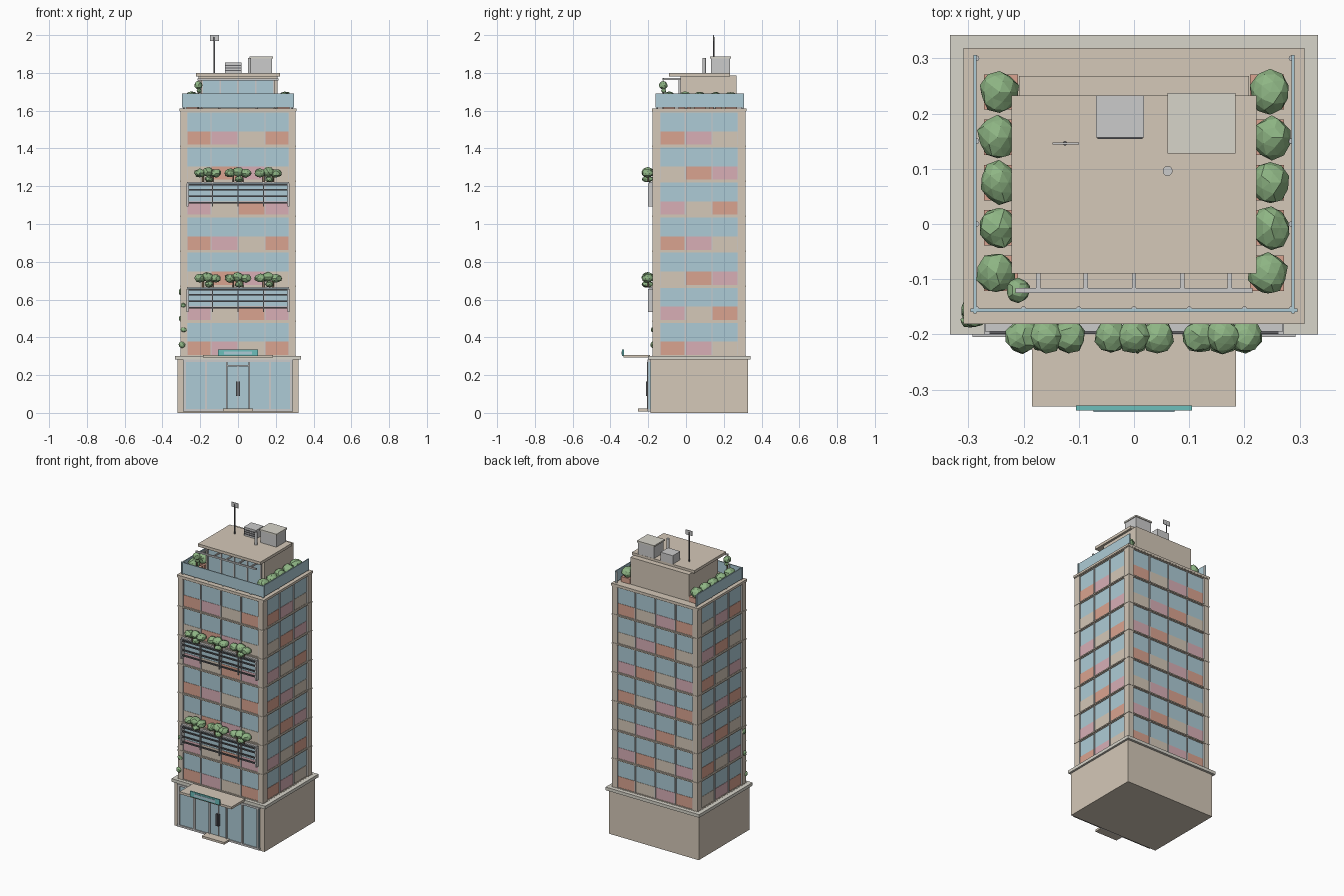
import bpy, bmesh, random
from mathutils import Vector, Matrix

if "Cube" in bpy.data.objects:
    bpy.data.objects.remove(bpy.data.objects["Cube"])

random.seed(4)


def mat(name, r, g, b):
    m = bpy.data.materials.new(name)
    m.diffuse_color = (r, g, b, 1)
    m.use_nodes = True
    m.node_tree.nodes["Principled BSDF"].inputs["Base Color"].default_value = m.diffuse_color
    return m


BEIGE = mat("beige", .66, .58, .48)
PALE = mat("pale_stone", .68, .66, .59)
GLASS = mat("glass", .42, .60, .67)
SALMON = mat("salmon", .70, .37, .28)
PINK = mat("pink", .69, .43, .47)
GREEN = mat("leaf", .27, .46, .23)
TEAL = mat("teal", .15, .52, .50)
DARK = mat("dark_metal", .12, .12, .13)
BROWN = mat("bark", .25, .16, .10)


def finish(name, bm, m):
    me = bpy.data.meshes.new(name)
    bm.to_mesh(me)
    bm.free()
    ob = bpy.data.objects.new(name, me)
    bpy.context.collection.objects.link(ob)
    if m:
        me.materials.append(m)
    return ob


def boxes(name, items, m=None):
    """One object from boxes given as (x0, x1, y0, y1, z0, z1)."""
    bm = bmesh.new()
    for x0, x1, y0, y1, z0, z1 in items:
        mx = Matrix.Translation(((x0 + x1) / 2, (y0 + y1) / 2, (z0 + z1) / 2))
        bmesh.ops.create_cube(bm, size=1, matrix=mx @ Matrix.Diagonal((abs(x1 - x0), abs(y1 - y0), z1 - z0, 1)))
    return finish(name, bm, m)


def rods(name, items, m=None):
    """One object from upright cylinders given as (x, y, z0, z1, radius)."""
    bm = bmesh.new()
    for x, y, z0, z1, r in items:
        bmesh.ops.create_cone(bm, cap_ends=True, segments=12, radius1=r, radius2=r, depth=z1 - z0,
                              matrix=Matrix.Translation((x, y, (z0 + z1) / 2)))
    return finish(name, bm, m)


def foliage(name, items):
    """Faceted, jittered leaf clumps given as (x, y, z, rx, ry, rz)."""
    bm = bmesh.new()
    for x, y, z, rx, ry, rz in items:
        vs = bmesh.ops.create_icosphere(bm, subdivisions=2, radius=1)["verts"]
        for v in vs:
            v.co *= random.uniform(.88, 1.08)
            v.co = Vector((x + v.co.x * rx, y + v.co.y * ry, z + v.co.z * rz))
    return finish(name, bm, GREEN)


# ground floor and cornice
boxes("base", [(-.32, .32, -.188, .327, 0, .282)], BEIGE)
boxes("base_cornice", [(-.333, .333, -.2, .342, .282, .302)], PALE)
boxes("shopfront_glass", [(-.288, .288, -.198, -.187, .02, .275)], GLASS)
boxes("shopfront_frame", [(x - .006, x + .006, -.205, -.187, .015, .272) for x in (-.28, -.17, .17, .28)]
      + [(-.292, .292, -.205, -.187, .27, .282), (-.292, .292, -.204, -.187, .008, .02)])
boxes("door_frame", [(x - .004, x + .004, -.206, -.187, .02, .27) for x in (-.06, .06)]
      + [(-.06, .06, -.206, -.187, .245, .253), (-.002, .002, -.2, -.187, .02, .245)])
boxes("door_handles", [(x - .004, x + .004, -.213, -.198, .09, .165) for x in (-.006, .006)], DARK)
boxes("door_step", [(-.08, .08, -.254, -.187, .008, .022)], BEIGE)

# entrance canopy with blank fascia board
boxes("canopy", [(-.185, .185, -.33, -.19, .292, .307)], BEIGE)
boxes("canopy_board", [(-.105, .105, -.338, -.329, .3, .335)], TEAL)
boxes("canopy_board_panel", [(-.073, .073, -.3405, -.337, .308, .326)], GLASS)

# tower: core, corner pillars, floor bands
X, Y0, Y1 = .304, -.178, .316
Z0, PITCH, FLOORS = .307, .1855, 7
boxes("tower_core", [(-X + .012, X - .012, Y0 + .012, Y1 - .012, .3, 1.605)], BEIGE)
boxes("corner_pillars", [(sx * X, sx * (X - .034), a, b, .3, 1.61)
                         for sx in (-1, 1) for a, b in ((Y0, Y0 + .04), (Y1 - .04, Y1))], BEIGE)
bands = []
for i in range(FLOORS + 1):
    z = Z0 + i * PITCH - .0155
    bands.append((-X - .002, X + .002, Y0 - .002, Y1 + .002, z + .004, z + .0115))
    bands.append((-X + .004, X - .004, Y0 + .004, Y1 - .004, z, z + .0155))
boxes("floor_bands", bands, BEIGE)
boxes("roof_parapet", [(-X - .005, X + .005, Y0 - .003, Y1 + .003, 1.598, 1.612)], BEIGE)


# windows: blue pane above, coloured spandrel below, grey mullions
def side_box(side, u0, u1, depth, z0, z1):
    d = .014
    if side == "front":
        return (u0, u1, Y0 + depth, Y0 + d, z0, z1)
    if side == "back":
        return (u0, u1, Y1 - depth, Y1 - d, z0, z1)
    if side == "right":
        return (X - depth, X - d, u0, u1, z0, z1)
    return (-X + depth, -X + d, u0, u1, z0, z1)


panes, mullions, spandrels = [], [], [[], [], []]
for side in ("front", "back", "left", "right"):
    cuts = [-.27, -.143, 0, .143, .27] if side in ("front", "back") else [-.138, -.004, .138, .276]
    for f in range(FLOORS):
        z = Z0 + f * PITCH
        for c in range(len(cuts) - 1):
            panes.append(side_box(side, cuts[c], cuts[c + 1], .008, z + .07, z + .17))
            spandrels[(f + c) % 3].append(side_box(side, cuts[c], cuts[c + 1], .006, z, z + .07))
        for u in cuts:
            mullions.append(side_box(side, u - .0035, u + .0035, .001, z, z + .17))
boxes("window_panes", panes, GLASS)
for n, part, m in zip(("salmon", "pink", "beige"), spandrels, (SALMON, PINK, BEIGE)):
    boxes(n + "_spandrels", part, m)
boxes("window_mullions", mullions)

# two slatted balconies with planting above
for n, zb in (("lower", .535), ("upper", .535 + 3 * PITCH)):
    slats = [(-.27, .27, -.199, -.192, zb + h, zb + h + .008) for h in (.018, .052, .086, .112)]
    boxes(n + "_balcony_slats", slats, DARK)
    boxes(n + "_balcony_ends", [(s * .272, s * .262, -.2, -.17, zb, zb + .122) for s in (-1, 1)])
    boxes(n + "_balcony_posts", [(x - .003, x + .003, -.195, -.188, zb, zb + .122) for x in (-.135, 0, .135)])
    boxes(n + "_planter_ledge", [(-.27, .27, -.195, -.172, zb + .124, zb + .132)])
    bushes = []
    for cx in (-.16, 0, .16):
        for dx, dz, r in ((-.042, .178, .03), (0, .184, .032), (.042, .177, .03), (.006, .146, .022)):
            bushes.append((cx + dx, -.203, zb + dz, r, .031, r * .78))
    foliage(n + "_balcony_bushes", bushes)
    rods(n + "_bush_stems", [(cx + d, -.2, zb + .13, zb + .17, .005) for cx in (-.16, 0, .16)
                             for d in (-.025, .025)], BROWN)

# climbing plant on the front left corner
foliage("corner_ivy", [(-.297, -.176, .36, .018, .012, .018), (-.288, -.178, .44, .018, .008, .012),
                       (-.303, -.16, .5, .01, .016, .016), (-.29, -.178, .57, .014, .008, .012),
                       (-.303, -.155, .64, .01, .016, .018)])

# terrace: glass railing on three sides
boxes("terrace_railing", [(-.296, .296, -.159, -.153, 1.618, 1.69)]
      + [(s * .291, s * .285, -.162, .306, 1.618, 1.69) for s in (-1, 1)], GLASS)
rods("railing_posts", [(x, -.154, 1.605, 1.69, .005) for x in (-.285, -.2, -.1, 0, .1, .2, .285)]
     + [(s * .285, y, 1.605, 1.685, .005) for s in (-1, 1) for y in (0, .15, .3)])

# terrace planters and shrubs
pots, shrubs = [], []
for s in (-1, 1):
    for i in range(5):
        y = .239 - i * .082
        pots.append((s * .272, s * .21, y - .032, y + .032, 1.605, 1.645))
        shrubs.append((s * .246 + random.uniform(-.004, .004), y, 1.668, .036, .039, .032))
boxes("terrace_planters", pots, SALMON)
foliage("terrace_shrubs", shrubs)

# penthouse
boxes("penthouse", [(-.208, .208, -.03, .268, 1.605, 1.785)], BEIGE)
boxes("penthouse_roof", [(-.222, .222, -.09, .233, 1.782, 1.8)], BEIGE)
boxes("penthouse_glass", [(-.188, .188, -.036, -.029, 1.615, 1.76)], GLASS)
boxes("penthouse_mullions", [(x - .004, x + .004, -.041, -.029, 1.61, 1.765)
                             for x in (-.188, -.094, 0, .094, .188)])

# pergola and corner tree
boxes("pergola", [(-.215, .215, -.125, -.116, 1.76, 1.77)]
      + [(x - .004, x + .004, -.125, -.03, 1.762, 1.772) for x in (-.173, -.087, 0, .087, .173)])
rods("tree_trunk", [(-.21, -.12, 1.605, 1.73, .004)], BROWN)
foliage("tree_crown", [(-.21, -.12, 1.735, .023, .023, .023), (-.206, -.118, 1.705, .013, .013, .012)])

# rooftop equipment
boxes("vent_unit", [(-.069, .018, .157, .233, 1.8, 1.855)])
boxes("vent_louvres", [(-.066, .015, .154, .158, z, z + .006) for z in (1.81, 1.823, 1.836)], DARK)
boxes("plant_room", [(.066, .18, .133, .232, 1.8, 1.878)])
boxes("plant_room_lid", [(.061, .184, .128, .237, 1.876, 1.886)], PALE)
rods("flue_pipe", [(.061, .096, 1.8, 1.88, .009)])
rods("antenna_mast", [(-.125, .146, 1.8, 1.99, .004)], DARK)
boxes("antenna_panel", [(-.148, -.1, .144, .148, 1.97, 2.0)])
